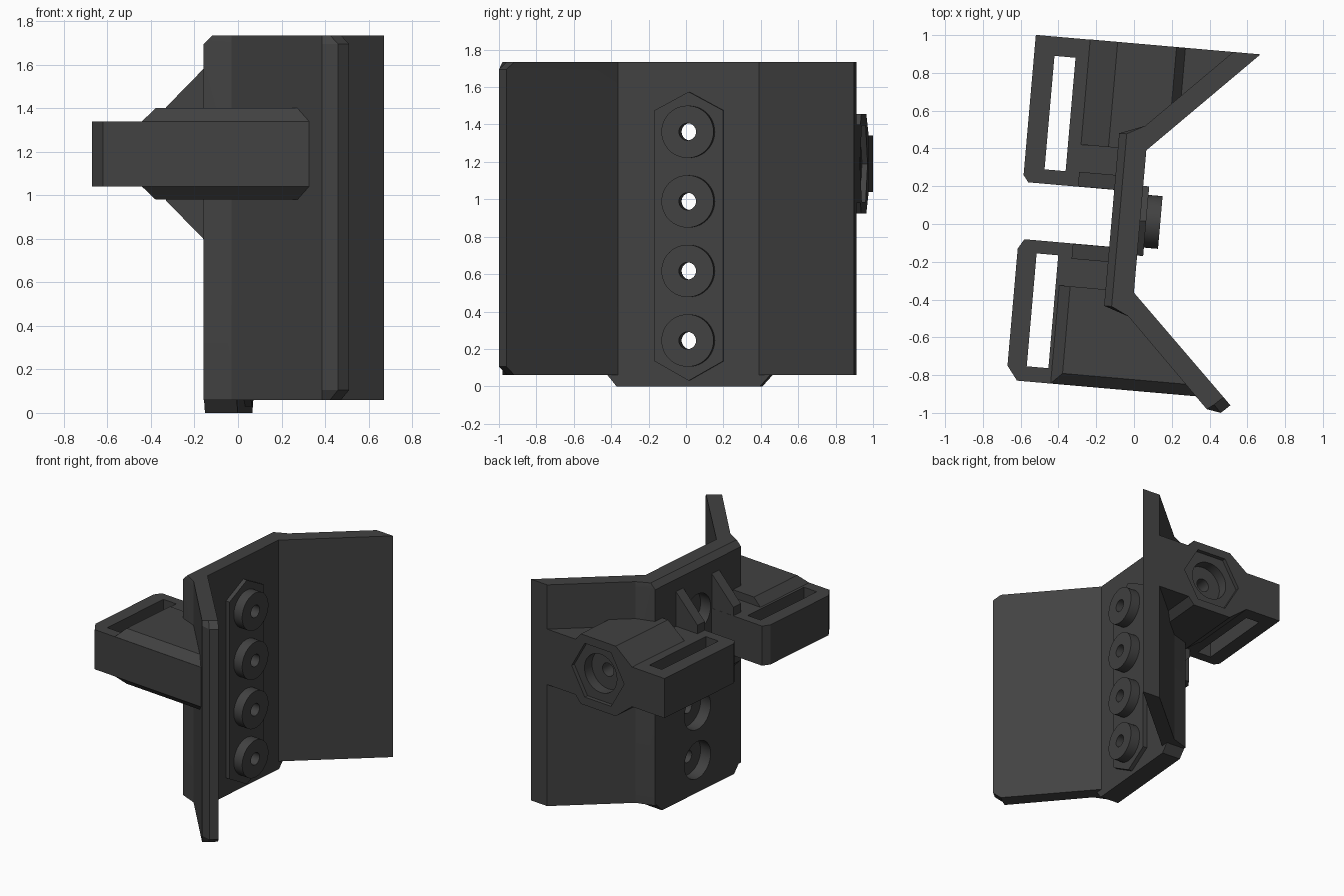
import bpy, bmesh, math
from mathutils import Matrix, Vector

if "Cube" in bpy.data.objects:
    bpy.data.objects.remove(bpy.data.objects["Cube"])

TURN = Matrix.Rotation(math.radians(-5), 4, 'Z')   # whole part sits slightly turned
MID = 1.19                                         # mid height of the strap loops

mat = bpy.data.materials.new("charcoal plastic")
mat.diffuse_color = (0.054, 0.054, 0.054, 1)
mat.use_nodes = True
mat.node_tree.nodes["Principled BSDF"].inputs["Base Color"].default_value = mat.diffuse_color


def loft(name, rings, clip=None):
    """Solid through a stack of equal-length point rings, optionally clipped by a plane."""
    bm = bmesh.new()
    rows = [[bm.verts.new(p) for p in ring] for ring in rings]
    n = len(rows[0])
    for a, b in zip(rows, rows[1:]):
        for i in range(n):
            j = (i + 1) % n
            bm.faces.new((a[i], a[j], b[j], b[i]))
    bm.faces.new(rows[0])
    bm.faces.new(rows[-1])
    if clip:
        geom = bm.verts[:] + bm.edges[:] + bm.faces[:]
        res = bmesh.ops.bisect_plane(bm, geom=geom, plane_co=clip[0], plane_no=clip[1],
                                     clear_outer=True)
        cut = [e for e in res['geom_cut'] if isinstance(e, bmesh.types.BMEdge)]
        bmesh.ops.holes_fill(bm, edges=cut, sides=0)
    bmesh.ops.recalc_face_normals(bm, faces=bm.faces)
    bm.transform(TURN)
    me = bpy.data.meshes.new(name)
    bm.to_mesh(me)
    bm.free()
    me.materials.append(mat)
    ob = bpy.data.objects.new(name, me)
    bpy.context.collection.objects.link(ob)
    return ob


def prism(name, pts, axis, lo, hi, clip=None):
    """Extrude a flat outline along x, y or z."""
    def put(p, t):
        c = list(p)
        c.insert("xyz".index(axis), t)
        return c
    return loft(name, [[put(p, t) for p in pts] for t in (lo, hi)], clip)


def circle(cx, cy, r, n=48):
    return [(cx + r * math.cos(2 * math.pi * i / n), cy + r * math.sin(2 * math.pi * i / n))
            for i in range(n)]


def boolean(ob, others, op='DIFFERENCE'):
    """Apply booleans and discard the helper solids."""
    for o in others:
        m = ob.modifiers.new("cut", 'BOOLEAN')
        m.operation, m.solver, m.object = op, 'EXACT', o
        bpy.context.view_layer.objects.active = ob
        bpy.ops.object.modifier_apply(modifier=m.name)
        bpy.data.objects.remove(o)


# Folded shield: centre plate with two wings at 45 degrees
base = [(.589, .953), (.031, .394), (.031, -.362), (.592, -.912), (.545, -.956), (.469, -.943),
        (.013, -.49), (-.12, -.445), (-.12, .472), (.014, .523), (.444, .953)]


def outline(z, tip, inner):
    pts = [list(p) for p in base]
    for i in (3, 4):                       # bevelled tip corners
        pts[i][0] -= tip
        pts[i][1] += tip
    for i in (7, 8):                       # bevelled inner edge
        pts[i][0] += inner
    return [(x, y, z) for x, y in pts]


shield = loft("shield", [outline(.06, .04, 0), outline(.105, 0, 0),
                         outline(1.695, 0, 0), outline(1.735, .04, .04)])
prism("bottom_tab", [(-.42, .061), (-.37, 0), (.40, 0), (.455, .061)], 'x', -.12, .031)

# Raised strip with four round bosses, bored through
VC = .02
strip = prism("boss_strip", [(VC - .185, .135), (VC, .03), (VC + .185, .135),
                             (VC + .185, 1.475), (VC, 1.575), (VC - .185, 1.475)], 'x', .02, .063)
for i in range(4):
    z = .245 + .372 * i
    boss = prism(f"boss_{i + 1}", circle(VC, z, .14), 'x', .05, .138)
    for ob in (shield, strip, boss):
        boolean(ob, [prism("bore", circle(VC, z, .046), 'x', -.4, .4)])
    boolean(shield, [prism("counterbore", circle(VC, z, .14), 'x', -.4, -.03)])

# Front strap loop
front_loop = prism("front_strap_loop",
                   [(-.545, -.88), (-.602, -.805), (-.602, -.183), (-.571, -.131), (-.05, -.131),
                    (-.05, -.41), (0, -.46), (.42, -.88)], 'z', MID - .15, MID + .15)
boolean(front_loop, [prism("slot", [(-.5, -.80), (-.385, -.80), (-.385, -.2), (-.5, -.2)],
                           'z', .5, 2)])


def pad(z, d):
    return [(-.366 + d, -.879 + d, MID + z), (.6, -.879 + d, MID + z),
            (.6, -.358, MID + z), (-.366 + d, -.358, MID + z)]


front_pad = loft("front_thick_pad", [pad(-.21, .058), pad(-.15, 0), pad(.15, 0), pad(.21, .058)],
                 (Vector((0, -.40, 0)), Vector((1, 1, 0))))

# Rear strap loop, thickened around a screw pocket
rear_loop = prism("rear_strap_loop",
                  [(-.605, .952), (-.605, .207), (-.577, .171), (-.05, .171), (-.05, .44),
                   (0, .47), (.48, .952)], 'z', MID - .15, MID + .15)
boolean(rear_loop, [prism("slot", [(-.497, .247), (-.385, .247), (-.385, .85), (-.497, .85)],
                          'z', .5, 2)])
half = [(-.316, .15), (-.17, .265), (.143, .265), (.19, .21), (.6, .21)]
profile = [(x, MID + z) for x, z in half] + [(x, MID - z) for x, z in reversed(half)]
rear_pad = prism("rear_thick_pad", profile, 'y', .394, .953,
                 (Vector((0, .44, 0)), Vector((1, -1, 0))))
boolean(rear_loop, [rear_pad], 'UNION')
HX = -.01
for pts, depth in ((circle(HX, MID, .235, 6), .03), (circle(HX, MID, .145), .11),
                   (circle(HX, MID, .05), .35)):
    boolean(rear_loop, [prism("pocket", pts, 'y', .953 - depth, 1.2)])

# Triangular ribs bracing each loop above and below
for name, lo, hi in (("front", -.212, -.132), ("rear", .172, .25)):
    for side, s in (("upper", 1), ("lower", -1)):
        prism(f"{name}_{side}_rib",
              [(-.313, MID + s * .1), (-.313, MID + s * .215), (-.12, MID + s * .412),
               (-.06, MID + s * .412), (-.06, MID + s * .1)], 'y', lo, hi)

# Smooth the round walls, keep the edges sharp
for ob in bpy.context.scene.objects:
    ob.select_set(True)
bpy.context.view_layer.objects.active = shield
bpy.ops.object.shade_smooth_by_angle(angle=math.radians(20))
